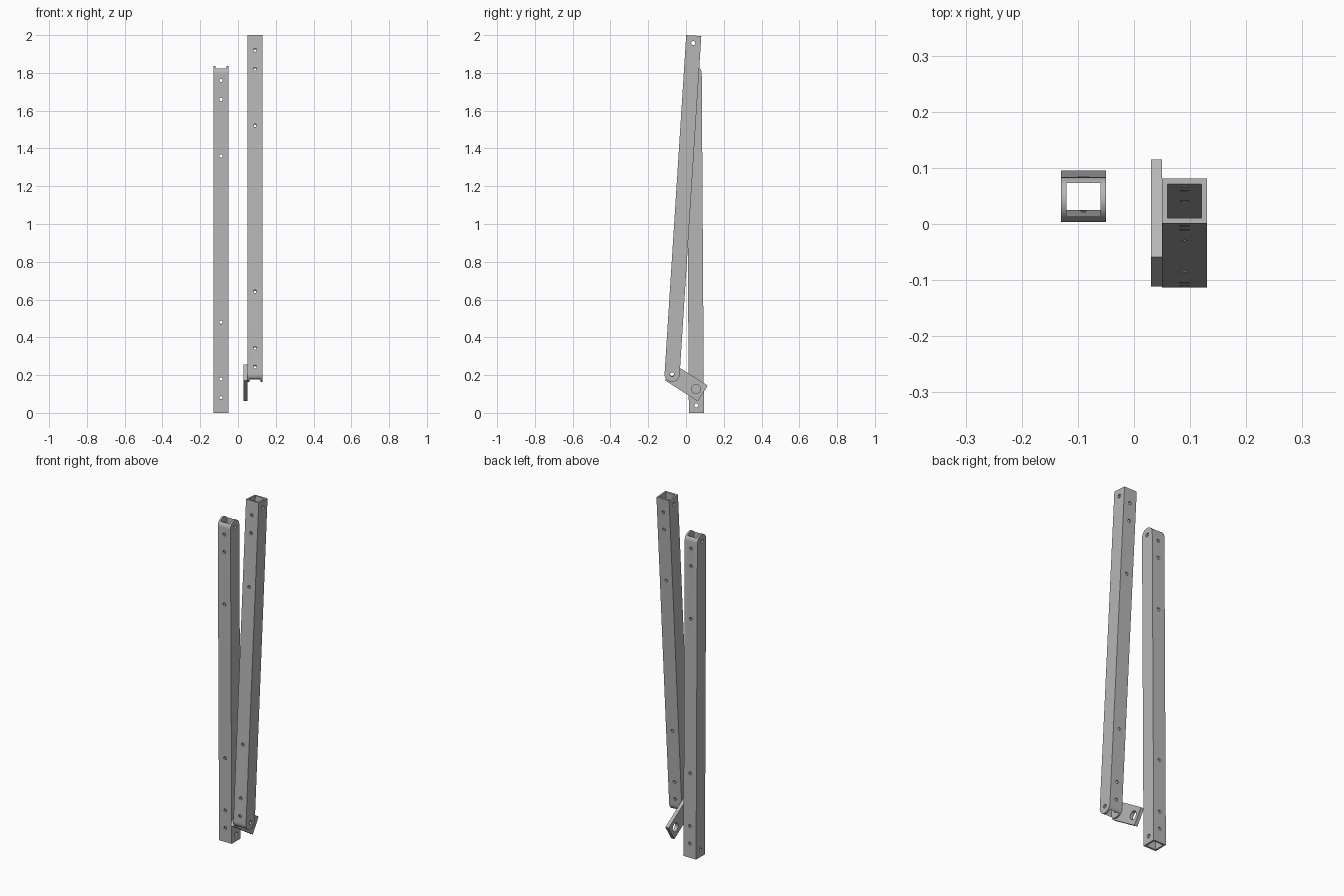
import bpy, bmesh
from math import pi, sin, cos, radians
from mathutils import Matrix

if "Cube" in bpy.data.objects:
    bpy.data.objects.remove(bpy.data.objects["Cube"], do_unlink=True)

steel = bpy.data.materials.new("grey_steel")
steel.use_nodes = True
COLOUR = (0.47, 0.47, 0.47, 1)
steel.diffuse_color = COLOUR
steel.node_tree.nodes["Principled BSDF"].inputs["Base Color"].default_value = COLOUR

WIDTH, WALL = 0.08, 0.01
HALF = WIDTH / 2
PIVOT_FAR = 1.797


def add_object(name, bm):
    bmesh.ops.recalc_face_normals(bm, faces=bm.faces[:])
    mesh = bpy.data.meshes.new(name)
    bm.to_mesh(mesh)
    bm.free()
    obj = bpy.data.objects.new(name, mesh)
    bpy.context.collection.objects.link(obj)
    return obj


def extrude_x(name, profile, width):
    """Prism along x from a (y, z) outline."""
    bm = bmesh.new()
    face = bm.faces.new([bm.verts.new((-width / 2, y, z)) for y, z in profile])
    out = bmesh.ops.extrude_face_region(bm, geom=[face])
    verts = [v for v in out["geom"] if isinstance(v, bmesh.types.BMVert)]
    bmesh.ops.translate(bm, vec=(width, 0, 0), verts=verts)
    return add_object(name, bm)


def box(name, size, centre):
    bm = bmesh.new()
    bmesh.ops.create_cube(bm, size=1, matrix=Matrix.Translation(centre) @ Matrix.Diagonal((*size, 1)))
    return add_object(name, bm)


def drill(name, radius, axis, centre):
    bm = bmesh.new()
    turn = Matrix.Rotation(pi / 2, 4, "Y" if axis == "x" else "X")
    bmesh.ops.create_cone(bm, cap_ends=True, segments=24, radius1=radius, radius2=radius,
                          depth=0.2, matrix=Matrix.Translation(centre) @ turn)
    return add_object(name, bm)


def cut(obj, cutter):
    """Subtract the cutter, bake the result and discard the cutter."""
    mod = obj.modifiers.new("cut", "BOOLEAN")
    mod.operation, mod.solver, mod.object = "DIFFERENCE", "EXACT", cutter
    bpy.context.view_layer.update()
    baked = bpy.data.meshes.new_from_object(obj.evaluated_get(bpy.context.evaluated_depsgraph_get()))
    obj.modifiers.clear()
    obj.data = baked
    bpy.data.objects.remove(cutter, do_unlink=True)


def finish(obj):
    obj.data.materials.clear()
    obj.data.materials.append(steel)
    bpy.ops.object.select_all(action="DESELECT")
    obj.select_set(True)
    bpy.context.view_layer.objects.active = obj
    bpy.ops.object.shade_smooth_by_angle(angle=radians(30))


# Square tube: open square end at the origin, rounded end at the far pivot
STEPS = 24
arc = [(HALF * cos(pi * i / STEPS), PIVOT_FAR + HALF * sin(pi * i / STEPS)) for i in range(STEPS + 1)]
tube = extrude_x("left_tube", [(-HALF, 0), (HALF, 0)] + arc, WIDTH)
bore = WIDTH - 2 * WALL
cut(tube, box("bore", (bore, bore, 3), (0, 0, 1)))
for z in (0.04, PIVOT_FAR):
    cut(tube, drill("pivot_drill", 0.011, "x", (0, 0, z)))
for inset in (0.08, 0.18, 0.48):
    for z in (inset, 1.84 - inset):
        cut(tube, drill("bolt_drill", 0.009, "y", (0, 0, z)))
finish(tube)

# The second tube is the same part turned end for end
other = tube.copy()
other.data = tube.data.copy()
bpy.context.collection.objects.link(other)
tube.name, other.name = "right_tube", "left_tube"
tube.location, tube.rotation_euler = (-0.09, 0.055, 0), (0.0065, 0, 0)
other.location, other.rotation_euler = (0.09, 0.041, 1.9975), (pi - 0.0638, 0, 0)

# Link plate on the inner face of the leaning tube
plate = box("link_plate", (0.02, 0.206, 0.098), (0, 0, 0))
cut(plate, drill("large_drill", 0.024, "x", (0, 0.061, 0)))
cut(plate, drill("small_drill", 0.011, "x", (0, -0.089, 0)))
finish(plate)
plate.location, plate.rotation_euler = (0.04, 0.0015, 0.1585), (radians(-32.5), 0, 0)
